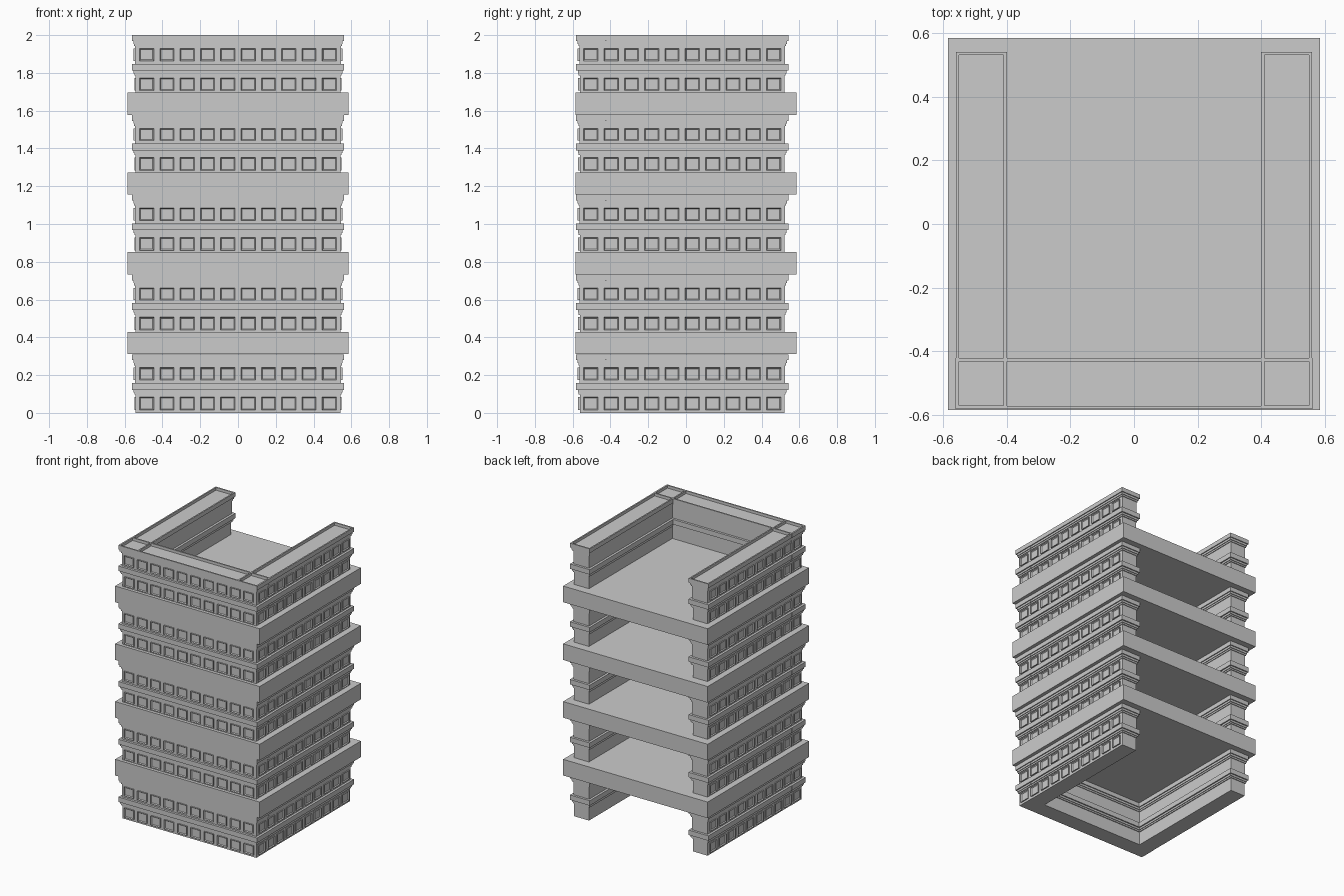
import bpy, bmesh
from math import pi

if "Cube" in bpy.data.objects:
    bpy.data.objects.remove(bpy.data.objects["Cube"])

PITCH = 0.4225            # storey to storey
HALF_LEN, HALF_TH = 0.5415, 0.06   # plain wall body

# (outward offset, height) profile of one storey of wall, ending in the sunken top
PROFILE = [(0, 0), (0, 0.097), (0.006, 0.097), (0.006, 0.108), (0.011, 0.108),
           (0.011, 0.122), (0.02, 0.122), (0.02, 0.158), (0.003, 0.158),
           (0.003, 0.252), (0.008, 0.252), (0.008, 0.264), (0.013, 0.264),
           (0.013, 0.279), (0.02, 0.279), (0.02, 0.31), (0.01, 0.31), (0.01, 0.29)]


def to_mesh(bm, name):
    bmesh.ops.recalc_face_normals(bm, faces=bm.faces)
    me = bpy.data.meshes.new(name)
    bm.to_mesh(me)
    bm.free()
    return me


def place(name, me, loc, rot=0):
    ob = bpy.data.objects.new(name, me)
    ob.location = loc
    ob.rotation_euler[2] = rot
    bpy.context.collection.objects.link(ob)


def add_box(bm, x0, x1, y0, y1, z0, z1):
    ret = bmesh.ops.create_cube(bm, size=1)
    for v in ret["verts"]:
        v.co = ((x0 + x1) / 2 + v.co.x * (x1 - x0),
                (y0 + y1) / 2 + v.co.y * (y1 - y0),
                (z0 + z1) / 2 + v.co.z * (z1 - z0))
    return ret["verts"]


# Moulded wall: rectangular rings lofted along the profile
def wall_mesh():
    bm = bmesh.new()
    rings = []
    for o, z in PROFILE:
        a, b = HALF_LEN + o, HALF_TH + o
        rings.append([bm.verts.new(p) for p in
                      ((-a, -b, z), (a, -b, z), (a, b, z), (-a, b, z))])
    for r, s in zip(rings, rings[1:]):
        for i in range(4):
            j = (i + 1) % 4
            bm.faces.new((r[i], r[j], s[j], s[i]))
    bm.faces.new(rings[0][::-1])
    bm.faces.new(rings[-1])
    return to_mesh(bm, "wall")


# Two rows of framed windows on the outer face
def window_mesh():
    bm = bmesh.new()
    for z0, z1, o in ((0.016, 0.084, 0), (0.174, 0.239, 0.003)):
        for i in range(10):
            x = (i - 4.5) * 0.1075
            y = -HALF_TH - o
            vs = add_box(bm, x - 0.038, x + 0.038, y - 0.009, y + 0.01, z0, z1)
            bm.normal_update()
            front = min({f for v in vs for f in v.link_faces},
                        key=lambda f: f.calc_center_median().y)
            bmesh.ops.inset_region(bm, faces=[front], thickness=0.008)
            bmesh.ops.translate(bm, verts=front.verts, vec=(0, 0.007, 0))
    return to_mesh(bm, "windows")


# Floor slab
bm = bmesh.new()
add_box(bm, -0.585, 0.585, -0.585, 0.585, -0.112, 0.006)
slab = to_mesh(bm, "slab")

wall, windows = wall_mesh(), window_mesh()
SIDES = (("front", 0, -0.502, 0), ("right", 0.48, -0.02, pi / 2),
         ("left", -0.48, -0.02, -pi / 2))

# Stack the storeys
for k in range(5):
    z = k * PITCH
    for side, x, y, rot in SIDES:
        place(f"{side}_wall_{k}", wall, (x, y, z), rot)
        place(f"{side}_windows_{k}", windows, (x, y, z), rot)
    if k:
        place(f"floor_slab_{k}", slab, (0, 0, z))
